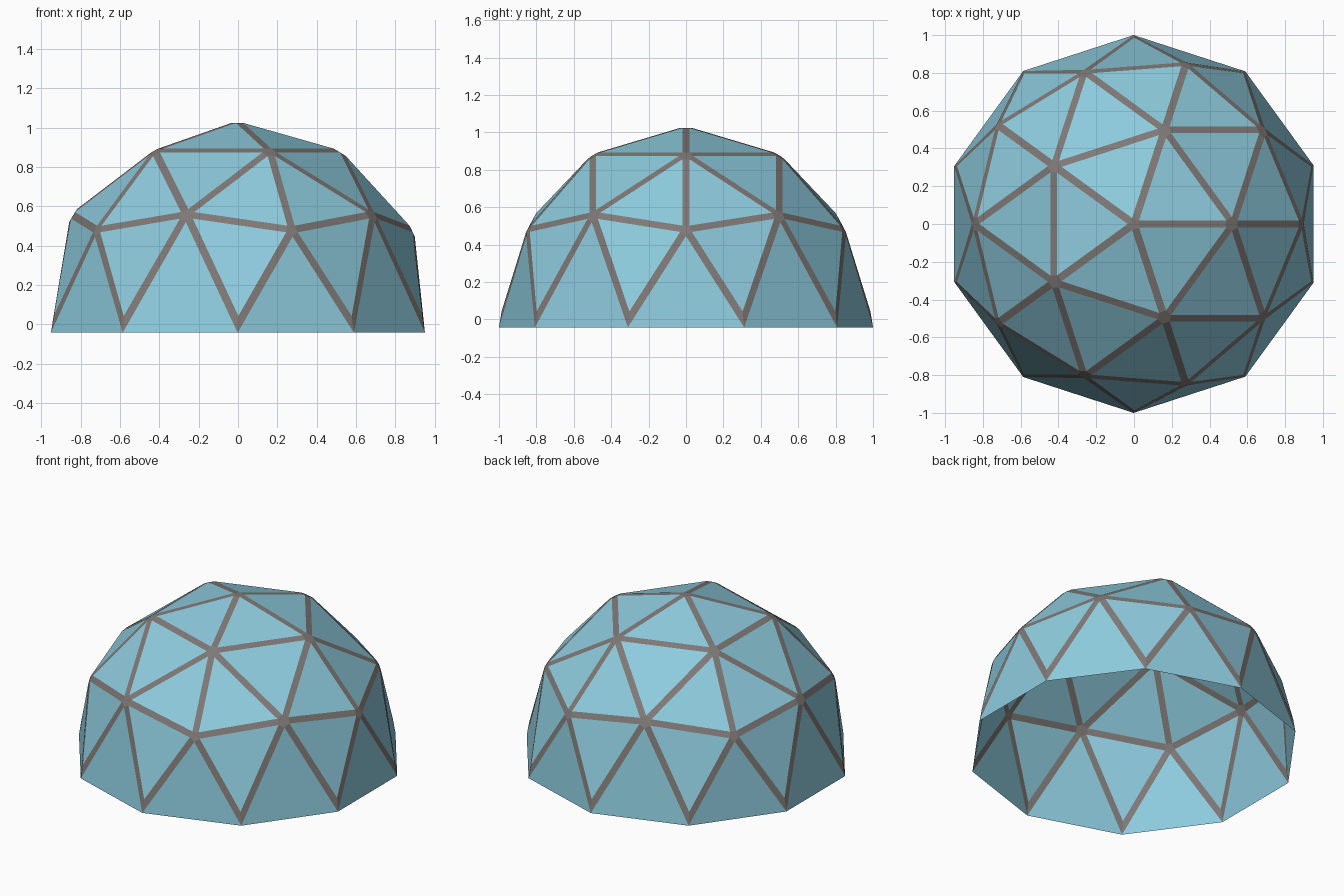
import bpy
import bmesh

STRUT_HALF_WIDTH = 0.02
BASE_DROP = 0.036

cube = bpy.data.objects.get("Cube")
if cube:
    bpy.data.objects.remove(cube, do_unlink=True)


def make_material(name, rgb):
    mat = bpy.data.materials.new(name)
    mat.use_nodes = True
    color = (*rgb, 1.0)
    mat.diffuse_color = color
    mat.node_tree.nodes["Principled BSDF"].inputs["Base Color"].default_value = color
    return mat


panel_blue = make_material("panel_blue", (0.27, 0.60, 0.73))
strut_grey = make_material("strut_grey", (0.21, 0.19, 0.18))

# Upper half of a two-frequency geodesic sphere
bm = bmesh.new()
bmesh.ops.create_icosphere(bm, subdivisions=2, radius=1.0)
lower = [v for v in bm.verts if v.co.z < -0.01]
bmesh.ops.delete(bm, geom=lower, context="VERTS")

# Raise the dome so that its lowest row of panels is slightly taller
for v in bm.verts:
    v.co.z = v.co.z + BASE_DROP if v.co.z > 0.01 else 0.0

# Flat struts along every edge between two panels
inner_edges = [e for e in bm.edges if not e.is_boundary]
struts = bmesh.ops.bevel(bm, geom=inner_edges, offset=STRUT_HALF_WIDTH,
                         offset_type="OFFSET", segments=1, profile=0.5,
                         affect="EDGES", clamp_overlap=True)
for f in struts["faces"]:
    f.material_index = 1
for f in bm.faces:
    f.smooth = False

# Bring the base back to its full width
width = max(v.co.y for v in bm.verts)
for v in bm.verts:
    if v.co.z < 0.01:
        v.co.x /= width
        v.co.y /= width

mesh = bpy.data.meshes.new("geodesic_dome")
bm.to_mesh(mesh)
bm.free()
mesh.materials.append(panel_blue)
mesh.materials.append(strut_grey)
dome = bpy.data.objects.new("geodesic_dome", mesh)
bpy.context.collection.objects.link(dome)
